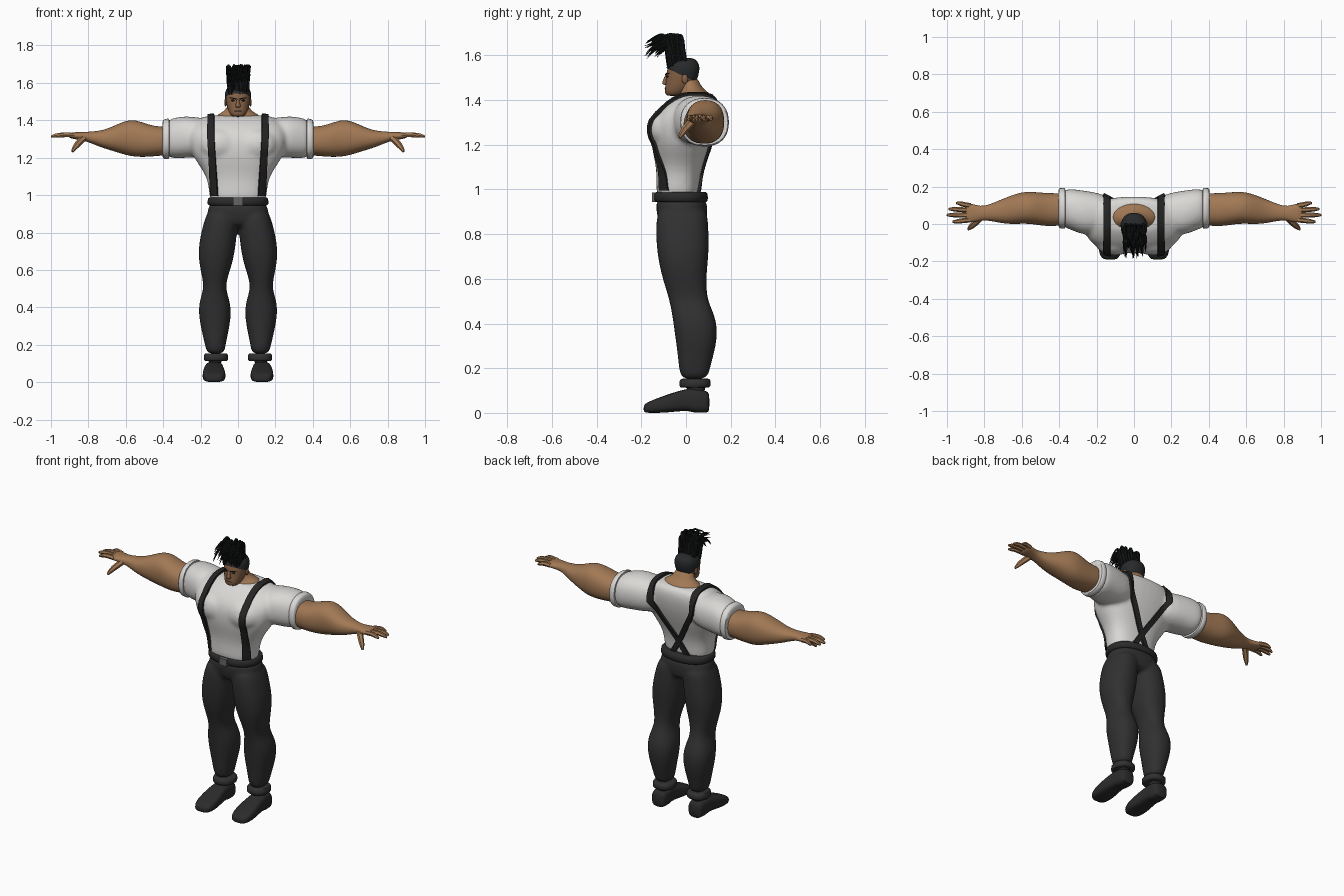
import bpy, bmesh, math, random
from mathutils import Vector, Matrix
from mathutils.bvhtree import BVHTree

if "Cube" in bpy.data.objects:
    bpy.data.objects.remove(bpy.data.objects["Cube"])
random.seed(4)


def material(name, r, g, b):
    m = bpy.data.materials.new(name)
    m.use_nodes = True
    m.diffuse_color = (r, g, b, 1)
    node = m.node_tree.nodes["Principled BSDF"]
    node.inputs["Base Color"].default_value = (r, g, b, 1)
    node.inputs["Roughness"].default_value = 0.8
    return m


SKIN = material("skin", .36, .19, .09)
FACE = material("face skin", .24, .12, .06)
SHIRT = material("white cotton", .70, .69, .67)
CLOTH = material("charcoal cloth", .03, .03, .031)
STRAP = material("black webbing", .018, .018, .018)
LEATHER = material("dark leather", .025, .024, .024)
HAIR = material("black hair", .008, .009, .009)
SCALP = material("shaved hair", .02, .022, .023)
METAL = material("grey metal", .13, .13, .13)


def finish(ob, mat=None):
    """Apply modifiers, assign the colour and shade smooth."""
    bpy.ops.object.select_all(action='DESELECT')
    ob.select_set(True)
    bpy.context.view_layer.objects.active = ob
    bpy.ops.object.convert(target='MESH')
    ob = bpy.context.view_layer.objects.active
    if mat:
        ob.data.materials.clear()
        ob.data.materials.append(mat)
    bpy.ops.object.shade_smooth_by_angle(angle=math.radians(45))
    return ob


def from_bmesh(name, bm, mat, sub=0, mirror=False, thick=0):
    bmesh.ops.recalc_face_normals(bm, faces=bm.faces)
    mesh = bpy.data.meshes.new(name)
    bm.to_mesh(mesh)
    bm.free()
    ob = bpy.data.objects.new(name, mesh)
    bpy.context.collection.objects.link(ob)
    if thick:
        mod = ob.modifiers.new("thickness", 'SOLIDIFY')
        mod.thickness, mod.offset = thick, 0
    if sub:
        ob.modifiers.new("round", 'SUBSURF').levels = sub
    if mirror:
        ob.modifiers.new("mirror", 'MIRROR')
    return finish(ob, mat)


def loft(name, sections, mat, axis='z', n=20, power=2.3, sub=1, mirror=False, grow=0, cut=None):
    """Skin rounded rings; a section is (position, low, high, low, high) along the axis."""
    place = {'z': lambda t, a, b: (a, b, t),
             'x': lambda t, a, b: (t, a, b),
             'y': lambda t, a, b: (a, t, b)}[axis]
    bm = bmesh.new()
    rings = []
    for t, a0, a1, b0, b1 in sections:
        ring = []
        for i in range(n):
            c, s = math.cos(math.tau * i / n), math.sin(math.tau * i / n)
            u = math.copysign(abs(c) ** (2 / power), c) * ((a1 - a0) / 2 + grow)
            v = math.copysign(abs(s) ** (2 / power), s) * ((b1 - b0) / 2 + grow)
            ring.append(bm.verts.new(place(t + grow, (a0 + a1) / 2 + u, (b0 + b1) / 2 + v)))
        rings.append(ring)
    for lo, hi in zip(rings, rings[1:]):
        for i in range(n):
            j = (i + 1) % n
            bm.faces.new((lo[i], lo[j], hi[j], hi[i]))
    bm.faces.new(rings[0])
    bm.faces.new(rings[-1])
    if cut:
        bmesh.ops.bisect_plane(bm, geom=bm.verts[:] + bm.edges[:] + bm.faces[:],
                               plane_co=cut[0], plane_no=cut[1], clear_inner=True)
    return from_bmesh(name, bm, mat, sub, mirror)


def ball(name, centre, size, mat, mirror=True):
    bm = bmesh.new()
    bmesh.ops.create_uvsphere(bm, u_segments=16, v_segments=10, radius=1,
                              matrix=Matrix.Translation(centre) @ Matrix.Diagonal((*size, 1)))
    return from_bmesh(name, bm, mat, 0, mirror)


def tubes(name, paths, mat, mirror=False):
    """Tapered round tubes; a path is a list of (x, y, z, radius)."""
    curve = bpy.data.curves.new(name, 'CURVE')
    curve.dimensions, curve.bevel_depth, curve.bevel_resolution = '3D', 1, 1
    curve.use_fill_caps, curve.resolution_u = True, 5
    for path in paths:
        sp = curve.splines.new('NURBS')
        sp.points.add(len(path) - 1)
        for p, (x, y, z, r) in zip(sp.points, path):
            p.co, p.radius = (x, y, z, 1), r
        sp.order_u, sp.use_endpoint_u = 3, True
    ob = bpy.data.objects.new(name, curve)
    bpy.context.collection.objects.link(ob)
    ob = finish(ob, mat)
    if mirror:
        ob.modifiers.new("mirror", 'MIRROR')
        ob = finish(ob, mat)
    return ob


def fuse(name, parts, mat, voxel=.011):
    """Melt overlapping parts into one smooth skin."""
    bpy.ops.object.select_all(action='DESELECT')
    for p in parts:
        p.select_set(True)
    bpy.context.view_layer.objects.active = parts[0]
    bpy.ops.object.join()
    ob = parts[0]
    ob.name = ob.data.name = name
    mod = ob.modifiers.new("melt", 'REMESH')
    mod.mode, mod.voxel_size = 'VOXEL', voxel
    mod = ob.modifiers.new("relax", 'SMOOTH')
    mod.factor, mod.iterations = .5, 7
    return finish(ob, mat)


# Shirt: torso, chest and sleeves
torso = loft("torso", [
    (.95, -.15, .15, -.13, .06), (1.0, -.155, .155, -.135, .057), (1.08, -.162, .162, -.132, .067),
    (1.14, -.195, .195, -.143, .088), (1.2, -.24, .24, -.157, .112), (1.27, -.265, .265, -.162, .135),
    (1.33, -.27, .27, -.148, .147), (1.38, -.25, .25, -.105, .15), (1.41, -.2, .2, -.06, .14),
    (1.43, -.165, .165, -.03, .125)], SHIRT, power=2.5)
chest = ball("chest", (.1, -.1, 1.27), (.11, .068, .085), SHIRT)
sleeves = loft("sleeves", [
    (.1, 0, .14, 1.23, 1.4), (.2, -.06, .17, 1.2, 1.415), (.28, -.06, .182, 1.198, 1.425),
    (.34, -.028, .19, 1.195, 1.415), (.395, -.018, .187, 1.2, 1.4)], SHIRT, 'x', mirror=True)
shirt = fuse("shirt", [torso, chest, sleeves], SHIRT)
loft("sleeve_hems", [(.365, -.026, .192, 1.192, 1.412), (.37, -.028, .194, 1.19, 1.412),
                     (.4, -.024, .193, 1.193, 1.405), (.405, -.02, .19, 1.197, 1.4)],
     SHIRT, 'x', mirror=True)

# Trousers, cuffs, belt and buckle
hips = loft("hips", [(.82, -.14, .14, -.11, .085), (.87, -.17, .17, -.13, .097),
                     (.92, -.163, .163, -.135, .097), (.97, -.158, .158, -.138, .095)], CLOTH)
legs = loft("legs", [
    (.145, .07, .168, -.026, .1), (.2, .067, .177, -.032, .107), (.3, .043, .202, -.043, .137),
    (.38, .034, .213, -.055, .143), (.44, .045, .206, -.063, .128), (.5, .066, .182, -.075, .1),
    (.56, .056, .192, -.093, .092), (.63, .03, .208, -.114, .094), (.7, .016, .214, -.128, .102),
    (.78, .006, .203, -.136, .104), (.86, .0, .182, -.134, .1), (.93, .0, .16, -.128, .095)],
    CLOTH, mirror=True)
fuse("trousers", [hips, legs], CLOTH, .01)
loft("cuffs", [(.112, .062, .175, -.02, .1), (.115, .05, .185, -.032, .112),
               (.15, .052, .183, -.03, .112), (.155, .062, .175, -.02, .1)], CLOTH, mirror=True)
loft("belt", [(.942, -.155, .155, -.135, .09), (.945, -.165, .165, -.145, .1),
              (.987, -.163, .163, -.144, .098), (.99, -.152, .152, -.134, .088)], LEATHER, n=28)
loft("buckle", [(.944, -.028, .028, -.153, -.135), (.986, -.028, .028, -.153, -.135)],
     METAL, n=16, power=8, sub=0)

# Shoes and ankles
loft("ankles", [(.07, .085, .16, 0, .09), (.16, .085, .16, 0, .09)], LEATHER, mirror=True)
loft("shoes", [
    (-.19, .1, .155, .008, .03), (-.183, .082, .173, .0, .042), (-.15, .066, .19, 0, .058),
    (-.09, .066, .19, 0, .08), (-.03, .074, .184, .008, .1), (.02, .078, .178, .008, .11),
    (.03, .076, .178, 0, .11), (.09, .08, .174, 0, .1), (.106, .088, .166, .003, .09)],
    LEATHER, 'y', power=3.2, mirror=True)

# Arms, fingers and thumbs
loft("arms", [
    (.34, .0, .165, 1.215, 1.37), (.42, -.013, .165, 1.21, 1.365), (.48, -.012, .167, 1.203, 1.378),
    (.55, 0, .174, 1.203, 1.405), (.6, .001, .172, 1.213, 1.4), (.66, -.002, .152, 1.233, 1.372),
    (.72, .006, .127, 1.25, 1.347), (.78, .019, .102, 1.275, 1.34), (.82, .018, .094, 1.29, 1.338),
    (.87, .006, .11, 1.299, 1.337), (.905, .01, .112, 1.304, 1.333)], SKIN, 'x', mirror=True)
fingers = []
for base, tip, reach in ((.022, .012, .97), (.048, .048, 1.0), (.074, .08, .99), (.098, .112, .95)):
    fingers.append([(.875, base, 1.319, .014), ((.88 + reach) / 2, (base + tip) / 2, 1.325, .0135),
                    (reach - .015, tip, 1.317, .011), (reach, tip, 1.312, .006)])
fingers.append([(.82, .035, 1.31, .018), (.85, .004, 1.282, .018),
                (.878, -.02, 1.248, .013), (.886, -.029, 1.232, .006)])
tubes("fingers", fingers, SKIN, mirror=True)

# Neck and head
loft("neck", [(1.36, -.13, .13, -.05, .12), (1.4, -.13, .13, -.055, .12), (1.425, -.122, .122, -.03, .112),
              (1.442, -.085, .085, -.025, .09), (1.465, -.058, .058, -.03, .065),
              (1.51, -.052, .052, -.035, .05)], SKIN, power=2)
skull = [(1.418, -.028, .028, -.085, -.03), (1.43, -.044, .044, -.096, -.005),
         (1.46, -.056, .056, -.094, .03), (1.49, -.063, .063, -.09, .047), (1.52, -.067, .067, -.088, .056),
         (1.545, -.067, .067, -.084, .058), (1.57, -.056, .056, -.07, .05), (1.587, -.032, .032, -.045, .026)]
loft("head", skull, FACE)
loft("shaved_scalp", skull, SCALP, grow=.004, cut=((0, -.08, 1.54), (0, .42, .9)))
loft("nose", [(1.468, -.012, .012, -.1, -.08), (1.474, -.016, .016, -.11, -.08),
              (1.49, -.01, .01, -.103, -.08), (1.515, -.007, .007, -.093, -.08)], FACE, n=12)
ball("ears", (.066, -.005, 1.495), (.007, .014, .021), FACE)
ball("eyes", (.027, -.083, 1.506), (.011, .006, .005), SCALP)
tubes("eyebrows", [[(.01, -.092, 1.514, .003), (.03, -.089, 1.52, .004), (.048, -.075, 1.52, .002)]],
      HAIR, mirror=True)
tubes("mouth", [[(-.022, -.088, 1.449, .002), (0, -.099, 1.452, .003), (.022, -.088, 1.449, .002)]], SCALP)

# Tall swept-forward mane
locks = []
for i in range(110):
    x, y = random.uniform(-.052, .052), random.uniform(-.078, .0)
    top = random.uniform(1.635, 1.69)
    sweep = random.uniform(.04, .1)
    drop = random.uniform(.005, .06) * sweep * 10
    root = 1.535 + .04 * min(1, (y + .08) / .04)
    spread = random.uniform(1.05, 1.3)
    locks.append([(x, y, root, .008), (x * 1.05, y - .01, (root + top) / 2, .009),
                  (x * spread, y - .25 * sweep, top + .01, .007),
                  (x * spread, max(y - sweep * .8, -.165), top - .1 * drop, .005),
                  (x * spread, max(y - sweep * 1.2, -.185), top - drop, .001)])
tubes("mane", locks, HAIR)

# Braces: laid on the shirt, over the shoulder and crossed at the back
tree = BVHTree.FromPolygons([v.co for v in shirt.data.vertices],
                            [p.vertices[:] for p in shirt.data.polygons])
LOW, PIVOT, STEPS = .975, Vector((0, .04, 1.31)), 16
rays = []
for i in range(STEPS):
    f = i / STEPS
    rays.append((.125 + .02 * f, LOW + (PIVOT.z - LOW) * f, Vector((0, -1, 0))))
for i in range(STEPS + 1):
    a = math.pi * (1 - i / STEPS)
    rays.append((.145, PIVOT.z, Vector((0, math.cos(a), math.sin(a)))))
for i in range(1, STEPS + 1):
    f = i / STEPS
    rays.append((.145 - .2 * f, PIVOT.z + (LOW - PIVOT.z) * f, Vector((0, 1, 0))))
for side, label in ((1, "left_brace"), (-1, "right_brace")):
    bm = bmesh.new()
    rows = []
    for x, z, out in rays:
        row = []
        for off in (-.018, 0, .018):
            start = Vector((side * (x + off), PIVOT.y, z)) + out
            hit = tree.ray_cast(start, -out)[0]
            if hit:
                row.append(bm.verts.new(hit + out * .006))
        if len(row) == 3:
            rows.append(row)
    for a, b in zip(rows, rows[1:]):
        for k in range(2):
            bm.faces.new((a[k], a[k + 1], b[k + 1], b[k]))
    from_bmesh(label, bm, STRAP, thick=.012)
